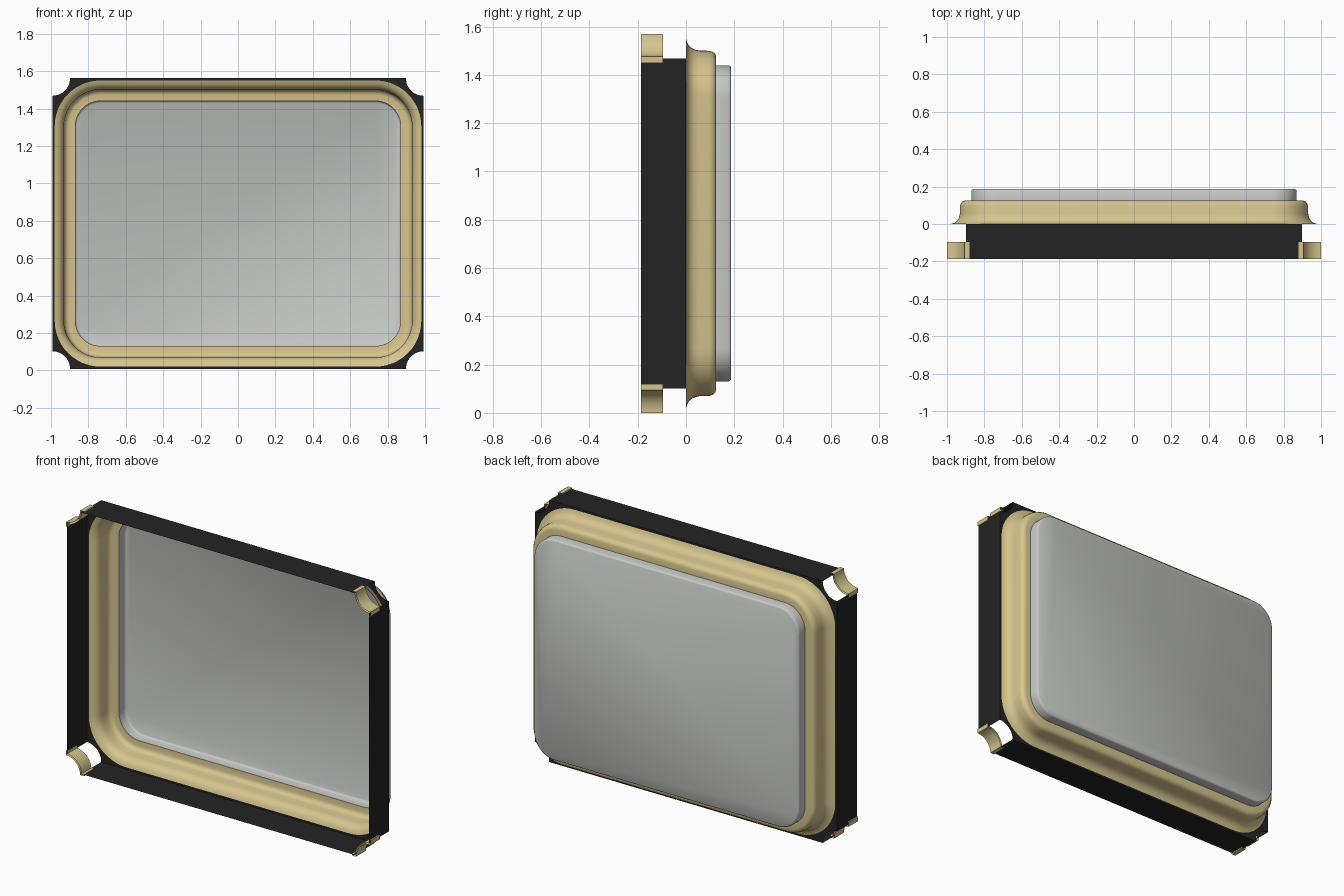
import bpy, bmesh
from math import cos, sin, pi, radians

cube = bpy.data.objects.get("Cube")
if cube:
    bpy.data.objects.remove(cube, do_unlink=True)

MID = 0.785           # height of the package centre
FRONT, SEAT = -0.187, 0.0
STEPS = 12            # segments per rounded corner


def material(name, rgb):
    m = bpy.data.materials.new(name)
    m.use_nodes = True
    m.diffuse_color = (*rgb, 1)
    bsdf = m.node_tree.nodes["Principled BSDF"]
    bsdf.inputs["Base Color"].default_value = (*rgb, 1)
    bsdf.inputs["Roughness"].default_value = 0.6
    return m


gold = material("pale gold", (0.68, 0.56, 0.275))
grey = material("lid grey", (0.57, 0.585, 0.565))
black = material("ceramic black", (0.017, 0.017, 0.017))


def finish(bm, name, mat, angle=40):
    me = bpy.data.meshes.new(name)
    bm.to_mesh(me)
    bm.free()
    me.materials.append(mat)
    ob = bpy.data.objects.new(name, me)
    bpy.context.collection.objects.link(ob)
    bpy.ops.object.select_all(action='DESELECT')
    ob.select_set(True)
    bpy.context.view_layer.objects.active = ob
    bpy.ops.object.shade_smooth_by_angle(angle=radians(angle))
    return ob


def rounded_outline(offset):
    """Counter-clockwise rounded rectangle, offset from the lid edge."""
    hx, hz, r = 0.87 + offset, 0.655 + offset, 0.135 + offset
    pts = []
    for q, (sx, sz) in enumerate([(1, 1), (-1, 1), (-1, -1), (1, -1)]):
        for i in range(STEPS + 1):
            a = (q + i / STEPS) * pi / 2
            pts.append((sx * (hx - r) + r * cos(a), MID + sz * (hz - r) + r * sin(a)))
    return pts


def notched_outline(hx, hz, r):
    """Counter-clockwise rectangle with a round bite out of each corner."""
    pts = []
    for q, (sx, sz) in enumerate([(1, 1), (-1, 1), (-1, -1), (1, -1)]):
        for i in range(STEPS + 1):
            a = (q + 3 - i / STEPS) * pi / 2
            pts.append((sx * hx + r * cos(a), MID + sz * hz + r * sin(a)))
    return pts


def add_loop(bm, outline, y):
    return [bm.verts.new((x, y, z)) for x, z in outline]


def bridge(bm, a, b, straight_only=False):
    n = len(a)
    for i in range(n):
        if straight_only and i % (STEPS + 1) != STEPS:
            continue
        j = (i + 1) % n
        bm.faces.new((a[i], b[i], b[j], a[j]))


def shell(name, profile, mat, cap=False):
    """Sweep an (offset, y) profile round the package."""
    bm = bmesh.new()
    loops = [add_loop(bm, rounded_outline(o), y) for o, y in profile]
    for a, b in zip(loops, loops[1:]):
        bridge(bm, a, b)
    if cap:
        bm.faces.new(loops[-1][::-1])
    return finish(bm, name, mat)


# Black frame: four side walls and the seat ring, corners left open
bm = bmesh.new()
body = notched_outline(0.992, 0.777, 0.094)
front_edge = add_loop(bm, body, FRONT)
seat_edge = add_loop(bm, body, SEAT)
bridge(bm, front_edge, seat_edge, straight_only=True)
bridge(bm, seat_edge, add_loop(bm, rounded_outline(0.11), SEAT))
bmesh.ops.delete(bm, geom=[v for v in bm.verts if not v.link_faces], context='VERTS')
finish(bm, "body_frame", black)

# Gold seal ring: flared foot, upright wall, rounded shoulder
shell("seal_ring", [(0.11, 0), (0.092, 0.006), (0.077, 0.016), (0.066, 0.033),
                    (0.061, 0.055), (0.06, 0.095), (0.056, 0.11), (0.047, 0.121),
                    (0.034, 0.125), (0, 0.125)], gold)

# Shallow lid with a softened edge
shell("lid", [(0, 0.125), (0, 0.176), (-0.003, 0.183), (-0.01, 0.187)], grey, cap=True)


# Gold corner contacts: thin concave strips with a short lip on each wall
def corner_contact(name, sx, sz):
    hx, hz, lip, thick = 1.0, 0.785, 0.12, 0.01

    def side(r, inset):
        arc = [(hx - r * sin(t), hz - r * cos(t))
               for t in (i / STEPS * pi / 2 for i in range(STEPS + 1))]
        arc[0] = (hx - inset, arc[0][1])
        arc[-1] = (arc[-1][0], hz - inset)
        return [(hx - inset, hz - lip)] + arc + [(hx - lip, hz - inset)]

    section = side(0.094, 0) + side(0.094 + thick, thick)[::-1]
    outline = [(sx * x, MID + sz * z) for x, z in section]
    bm = bmesh.new()
    bridge(bm, add_loop(bm, outline, FRONT), add_loop(bm, outline, -0.095))
    bmesh.ops.recalc_face_normals(bm, faces=bm.faces)
    finish(bm, name, gold)


for sx, side_name in ((1, "left"), (-1, "right")):
    for sz, level in ((1, "upper"), (-1, "lower")):
        corner_contact(f"{level}_{side_name}_contact", sx, sz)
